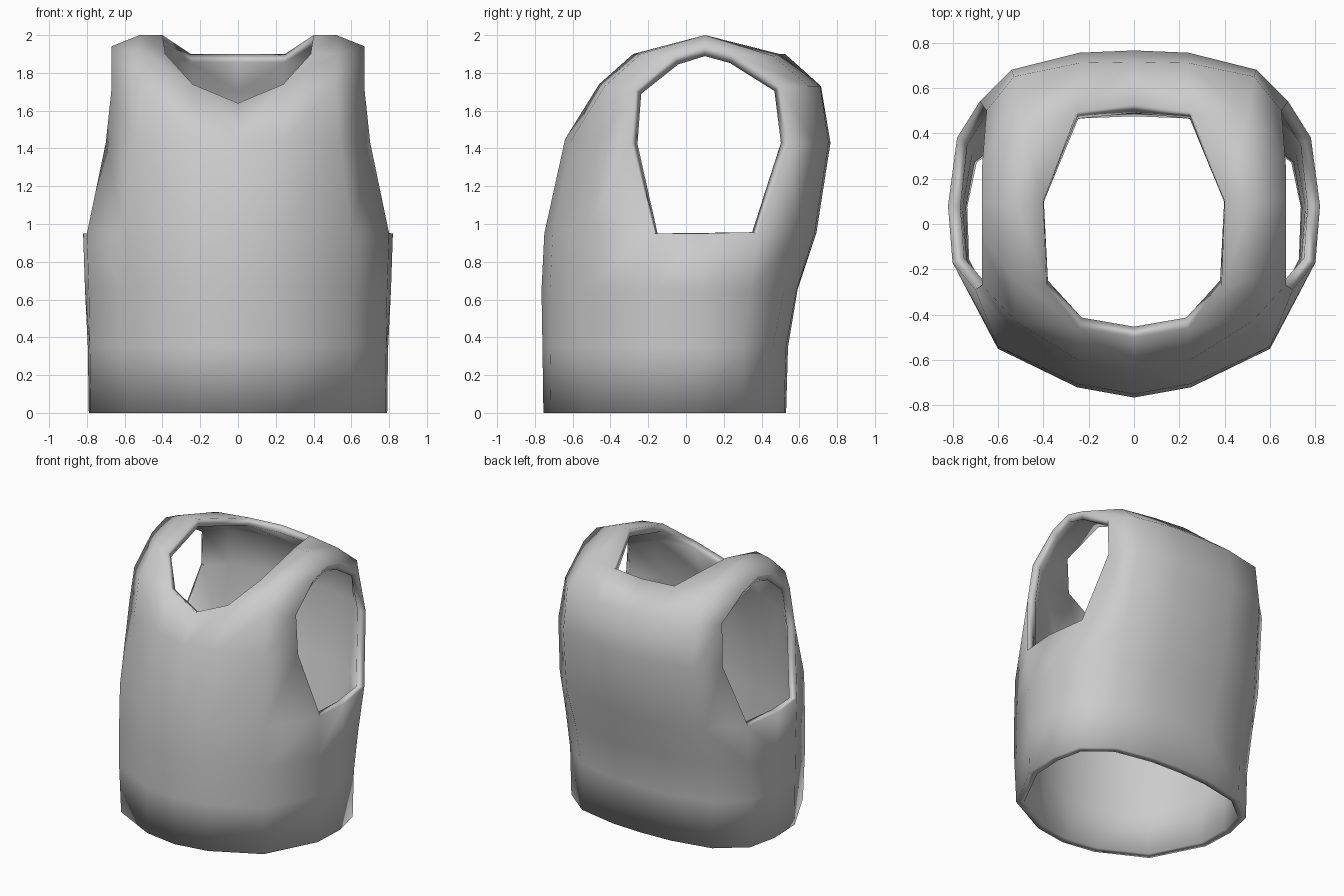
import bpy, bmesh

if "Cube" in bpy.data.objects:
    bpy.data.objects.remove(bpy.data.objects["Cube"], do_unlink=True)

# Plain grey cloth
cloth = bpy.data.materials.new("grey_cloth")
cloth.use_nodes = True
grey = (0.6, 0.6, 0.6, 1.0)
cloth.diffuse_color = grey
cloth.node_tree.nodes["Principled BSDF"].inputs["Base Color"].default_value = grey

# Half rings of the trunk, front centre round the side to back centre: height, (x, y) points
trunk = [
    (0.00, [(0, -.755), (.25, -.715), (.59, -.54), (.78, -.17), (.79, .08),
            (.74, .30), (.54, .46), (.24, .52), (0, .53)]),
    (0.35, [(0, -.76), (.25, -.72), (.60, -.55), (.785, -.17), (.795, .08),
            (.75, .30), (.55, .46), (.24, .53), (0, .54)]),
    (0.65, [(0, -.765), (.25, -.72), (.60, -.55), (.79, -.17), (.81, .08),
            (.76, .34), (.55, .52), (.24, .585), (0, .59)]),
    (0.95, [(0, -.75), (.25, -.705), (.60, -.54), (.80, -.17), (.82, .08),
            (.78, .38), (.57, .60), (.24, .68), (0, .69)]),
]
# Chest rows, centre to armhole; the second one ends at the neckline
chest = [
    [(0, -.64, 1.45), (.24, -.605, 1.45), (.54, -.46, 1.44), (.70, -.29, 1.43)],
    [(0, -.50, 1.64), (.24, -.46, 1.74), (.52, -.43, 1.73), (.67, -.27, 1.71)],
]
# Back rows, centre to armhole; the last one ends at the neckline
back = [
    [(0, .765, 1.43), (.24, .755, 1.43), (.54, .68, 1.43), (.68, .54, 1.43)],
    [(0, .715, 1.73), (.24, .71, 1.73), (.53, .65, 1.73), (.65, .50, 1.73)],
    [(0, .525, 1.90), (.25, .495, 1.90), (.50, .46, 1.89), (.67, .25, 1.90)],
]
# Strap rows over the shoulder, neckline to armhole
strap = [
    [(.385, -.28, 1.90), (.53, -.24, 1.90), (.67, -.06, 1.89)],
    [(.40, .10, 2.00), (.52, .10, 2.00), (.67, .10, 1.94)],
]

bm = bmesh.new()


def row(points):
    return [bm.verts.new(p) for p in points]


def bridge(a, b):
    for i in range(len(a) - 1):
        bm.faces.new((a[i], a[i + 1], b[i + 1], b[i]))


def stack(rows):
    for a, b in zip(rows, rows[1:]):
        bridge(a, b)


# Trunk up to the armholes
rings = [row([(x, y, z) for x, y in pts]) for z, pts in trunk]
stack(rings)

# Chest and back panels rise from the top ring, leaving the armhole open
chest_rows = [rings[-1][:4]] + [row(r) for r in chest]
back_rows = [rings[-1][:4:-1]] + [row(r) for r in back]
stack(chest_rows)
stack(back_rows)

# Shoulder strap joins the two panels
stack([chest_rows[-1][1:]] + [row(r) for r in strap] + [back_rows[-1][1:]])

bmesh.ops.recalc_face_normals(bm, faces=bm.faces)
if sum(f.normal.y for f in bm.faces if f.calc_center_median().y < -.4) > 0:
    bmesh.ops.reverse_faces(bm, faces=bm.faces)
for f in bm.faces:
    f.smooth = True

mesh = bpy.data.meshes.new("vest")
bm.to_mesh(mesh)
bm.free()
mesh.materials.append(cloth)
vest = bpy.data.objects.new("vest", mesh)
bpy.context.collection.objects.link(vest)

# Mirror the half and give the cloth its thickness
mirror = vest.modifiers.new("mirror", 'MIRROR')
mirror.use_clip = True
shell = vest.modifiers.new("thickness", 'SOLIDIFY')
shell.thickness = 0.055
shell.offset = -1
